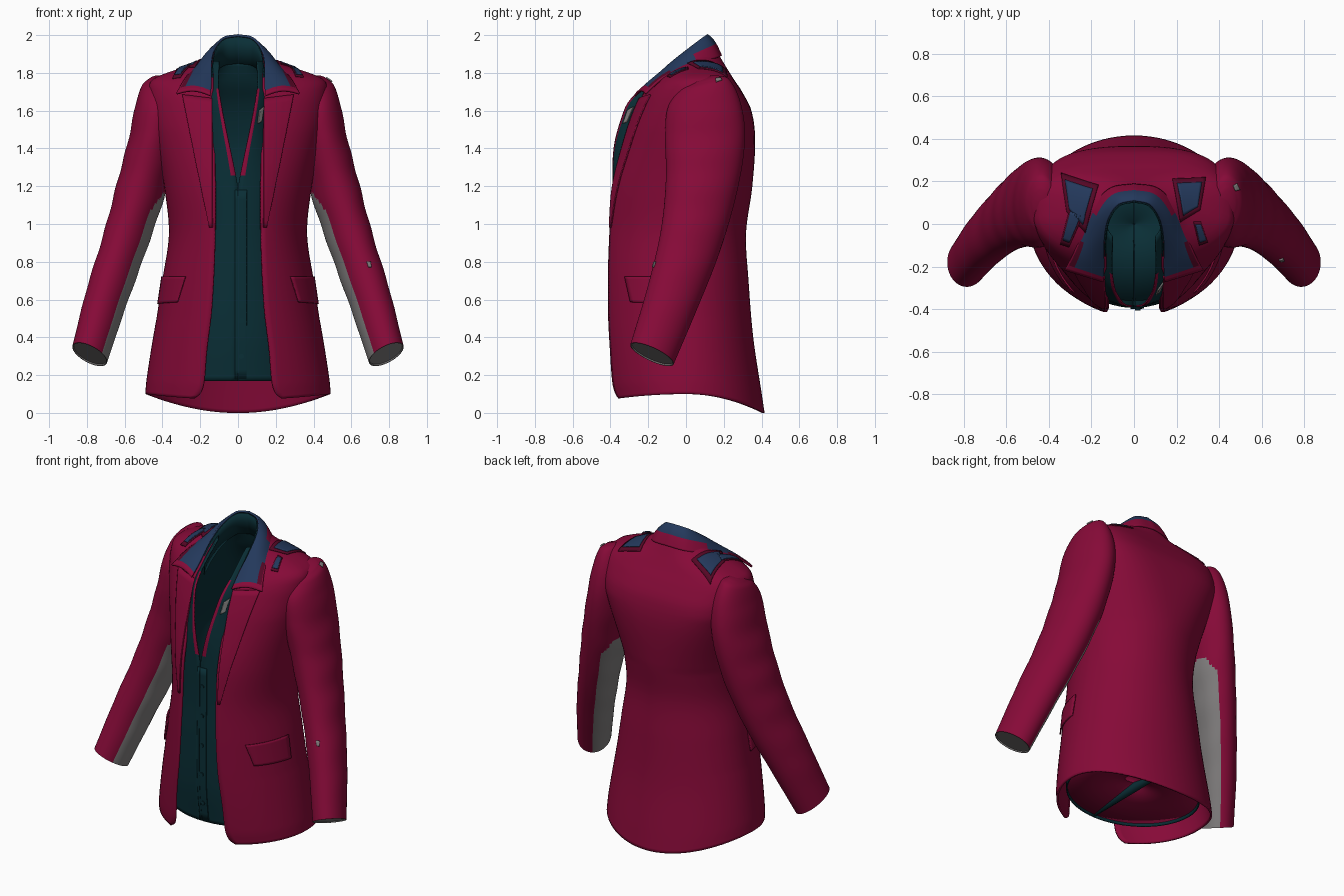
import bpy, bmesh, math
from mathutils import Vector
from mathutils.bvhtree import BVHTree

cube = bpy.data.objects.get("Cube")
if cube:
    bpy.data.objects.remove(cube)


def material(name, r, g, b):
    m = bpy.data.materials.new(name)
    m.use_nodes = True
    m.diffuse_color = (r, g, b, 1)
    node = m.node_tree.nodes["Principled BSDF"]
    node.inputs["Base Color"].default_value = (r, g, b, 1)
    node.inputs["Roughness"].default_value = 0.8
    return m


CRIMSON = material("crimson cloth", 0.24, 0.003, 0.039)
MAROON = material("dark maroon trim", 0.09, 0.002, 0.018)
TEAL = material("dark teal shirt", 0.003, 0.028, 0.037)
NAVY = material("navy collar", 0.017, 0.04, 0.105)
GREY = material("grey lining", 0.22, 0.21, 0.21)


def sample(table, k):
    """Smooth interpolation of rows (key, values...)."""
    k = min(max(k, table[0][0]), table[-1][0])
    i = 0
    while i < len(table) - 2 and k > table[i + 1][0]:
        i += 1
    a, b = table[i], table[i + 1]
    p, n = table[max(i - 1, 0)], table[min(i + 2, len(table) - 1)]
    h = b[0] - a[0]
    u = (k - a[0]) / h
    out = []
    for j in range(1, len(a)):
        ma = (b[j] - p[j]) / (b[0] - p[0]) * h
        mb = (n[j] - a[j]) / (n[0] - a[0]) * h
        out.append((2*u**3 - 3*u*u + 1) * a[j] + (u**3 - 2*u*u + u) * ma
                   + (3*u*u - 2*u**3) * b[j] + (u**3 - u*u) * mb)
    return out


def ramp(v):
    return min(max(v, 0), 1)


def loft(name, rows, mats, rule=None, wrap=False, thick=0.0, cap=False):
    """Skin a grid of points; rule(row, column, centre) picks the material."""
    bm = bmesh.new()
    grid = [[bm.verts.new(p) for p in row] for row in rows]
    cols = len(rows[0])
    for i in range(len(rows) - 1):
        for j in range(cols if wrap else cols - 1):
            k = (j + 1) % cols
            f = bm.faces.new((grid[i][j], grid[i][k], grid[i+1][k], grid[i+1][j]))
            if rule:
                f.material_index = rule(i, j, f.calc_center_median())
    if cap:
        bm.faces.new(grid[0])
        bm.faces.new(grid[-1]).material_index = len(mats) - 1
    bmesh.ops.recalc_face_normals(bm, faces=bm.faces)
    mesh = bpy.data.meshes.new(name)
    bm.to_mesh(mesh)
    bm.free()
    obj = bpy.data.objects.new(name, mesh)
    bpy.context.collection.objects.link(obj)
    for m in mats:
        mesh.materials.append(m)
    bpy.ops.object.select_all(action='DESELECT')
    obj.select_set(True)
    bpy.context.view_layer.objects.active = obj
    bpy.ops.object.shade_smooth_by_angle(angle=math.radians(50))
    if thick:
        mod = obj.modifiers.new("thickness", 'SOLIDIFY')
        mod.thickness = thick
        mod.offset = 0
    return obj


def shell(profile, gaps, hem, count, cols):
    """Rings open at the front: profile rows are (z, half width, front y, back y)."""
    rows = []
    lo, hi = profile[0][0], profile[-1][0]
    for i in range(count + 1):
        r = lo + (hi - lo) * i / count
        w, yf, yb = sample(profile, r)
        start = math.asin(min(sample(gaps, r)[0] / w, 0.98))
        mid = (yf + yb) / 2 * ramp((r - 1.5) / 0.2)
        # the upper back is squarer than the rest
        power = 1 - 0.42 * ramp((r - 1.15) / 0.4) * ramp((1.88 - r) / 0.1)
        row = []
        for j in range(cols + 1):
            t = start + (2 * math.pi - 2 * start) * j / cols
            s, c = math.sin(t), math.cos(t)
            x, y = s, mid + c * (yf - mid)
            if c < 0:
                x = math.copysign(abs(s) ** power, s)
                y = mid + abs(c) ** power * (yb - mid)
            row.append((w * x, y, r + hem(c) * max(0, 1 - (r - lo) / 0.5)))
        rows.append(row)
    return rows


def surface(obj):
    m = obj.data
    return BVHTree.FromPolygons([v.co for v in m.vertices], [p.vertices for p in m.polygons])


FRONT, DOWN = Vector((0, 1, 0)), Vector((0, 0, -1))


def drape(name, quad, tree, mat, ray, lift, n=10):
    """Thin plate laid over a surface, projected along a ray."""
    a, b, c, d = [Vector(q) for q in quad]
    rows = []
    for i in range(n + 1):
        row = []
        for j in range(n + 1):
            p = a.lerp(b, j / n).lerp(d.lerp(c, j / n), i / n)
            hit, normal, _, _ = tree.ray_cast(p - ray * 3, ray)
            if hit is None:
                hit, normal, _, _ = tree.find_nearest(p)
            row.append(hit + normal * (lift if normal.dot(ray) < 0 else -lift))
        rows.append(row)
    return loft(name, rows, [mat], thick=0.008)


def on_front(points, side=1):
    return [(side * x, -.25, z) for x, z in points]


def on_top(points, side=1):
    return [(side * x, y, 1.82) for x, y in points]


# Jacket body, longer at the back and open along the front
jacket_profile = [(0, .485, -.4, .41), (.1, .478, -.415, .395), (.4, .44, -.43, .35),
                  (.7, .395, -.432, .325), (.95, .36, -.425, .312), (1.2, .385, -.402, .345),
                  (1.45, .43, -.33, .36), (1.6, .455, -.275, .34), (1.7, .465, -.225, .29),
                  (1.76, .45, -.17, .25), (1.8, .36, -.125, .225), (1.84, .235, -.08, .2),
                  (1.9, .15, -.05, .165)]
jacket_gap = [(0, .23), (.03, .2), (.1, .18), (.3, .165), (.6, .135), (1, .12), (1.6, .125), (1.9, .135)]
jacket = loft("jacket_body",
              shell(jacket_profile, jacket_gap,
                    lambda c: .1 - .03 * c * c if c > 0 else .1 * (1 - c * c), 100, 72),
              [CRIMSON], thick=0.012)
body = surface(jacket)

# Shirt with a V neck, edged with a narrow band
shirt_profile = [(.17, .42, -.36, .33), (.4, .4, -.385, .3), (.7, .36, -.39, .28),
                 (.95, .325, -.385, .265), (1.2, .32, -.385, .3), (1.4, .25, -.385, .31),
                 (1.55, .21, -.365, .28), (1.65, .195, -.335, .24), (1.75, .17, -.24, .18),
                 (1.86, .135, -.1, .14)]
shirt_gap = [(.17, .002), (1.2, .002), (1.25, .01), (1.7, .1), (1.86, .1)]
shirt_rows = shell(shirt_profile, shirt_gap, lambda c: 0, 70, 72)
shirt = loft("shirt", shirt_rows, [TEAL, CRIMSON],
             lambda i, j, c: int(j in (0, 71) and 1.25 < c.z < 1.72), thick=0.008)
chest = surface(shirt)
drape("shirt_placket", on_front([(-.015, .18), (.045, .18), (.045, 1.18), (-.015, 1.18)]),
      chest, TEAL, FRONT, .006, n=20)
drape("lining_glimpse", on_front([(.1, 1.53), (.118, 1.54), (.13, 1.62), (.108, 1.6)]),
      chest, GREY, FRONT, .008)

# Inner floor closing the shirt above and the lining below
for name, mat, rise in (("shirt_floor", TEAL, .04), ("jacket_lining_floor", CRIMSON, .02)):
    rim = [Vector(p) + Vector((0, 0, rise)) for p in shirt_rows[0]]
    hub = Vector((0, 0, rim[0].z + .06))
    loft(name, [[hub.lerp(p, k) for p in rim] for k in (.01, .5, 1)], [mat], wrap=True, thick=.006)

# Shirt buttons
for k in range(5):
    hit = chest.ray_cast(Vector((.018, -2, 0.3 + k * 0.19)), FRONT)[0]
    bpy.ops.mesh.primitive_cylinder_add(vertices=16, radius=.013, depth=.008,
                                        location=hit - FRONT * .012,
                                        rotation=(math.pi / 2, 0, 0))
    bpy.context.object.name = "shirt_button"
    bpy.context.object.data.materials.append(TEAL)

# Collar: fold line and outer edge from the centre back to the front tip
fold = [(0, 0, .11, 2.0), (.2, .075, .09, 1.985), (.4, .122, .02, 1.93),
        (.6, .14, -.08, 1.85), (.8, .14, -.19, 1.75), (1, .145, -.27, 1.68)]
edge = [(0, 0, .185, 1.89), (.2, .11, .165, 1.88), (.4, .19, .08, 1.855),
        (.6, .235, -.03, 1.815), (.8, .28, -.13, 1.765), (1, .325, -.215, 1.69)]
collar, stand = [], []
for i in range(-32, 33):
    a, b = Vector(sample(fold, abs(i) / 32)), Vector(sample(edge, abs(i) / 32))
    if i < 0:
        a.x, b.x = -a.x, -b.x
    collar.append([a.lerp(b, j / 20) + Vector((0, 0, .02 * math.sin(math.pi * j / 20)))
                   for j in range(21)])
    if abs(i) < 24:
        stand.append([(a.x * .96, a.y - .006, a.z - .008), (a.x * 1.02, a.y + .005, a.z - .07),
                      (a.x * 1.1, a.y + .02, a.z - .15)])


def collar_colour(i, j, c):
    """Navy fall, crimson edge that is wider at the back, maroon outer corners."""
    along = abs(i - 31.5)
    if along > 30 or j > 18 or (along < 14 and j > 11):
        return 2
    return int(along > 22 and j > 15)


loft("collar", collar, [NAVY, MAROON, CRIMSON], collar_colour, thick=0.012)
loft("collar_stand", stand, [TEAL], thick=0.006)

# Sleeve rings: key, centre, half width, half depth, tilt
sleeve = [(0, .44, .1, 1.77, .035, .06, -.25), (.04, .437, .1, 1.742, .075, .13, -.2),
          (.13, .432, .1, 1.62, .113, .195, 0), (.25, .452, .1, 1.45, .125, .212, .1),
          (.42, .51, .08, 1.2, .13, .192, .25), (.62, .6, .02, .9, .12, .165, .35),
          (.81, .7, -.075, .6, .112, .142, .38), (1, .785, -.18, .31, .1, .125, .4)]
SIDES = 64
RINGS = 110


def sleeve_ring(s, side, shrink=1.0, rise=0.0):
    x, y, z, rx, ry, tilt = sample(sleeve, s)
    ring = []
    for j in range(SIDES):
        t = 2 * math.pi * j / SIDES
        crease = 1 + .018 * math.sin(s * 45 + 1.5 * math.sin(t)) * math.sin(math.pi * s)
        u, v = rx * math.cos(t) * shrink * crease, ry * math.sin(t) * shrink
        ring.append((side * (x + u * math.cos(tilt) - rise * .3), y + v * math.cos(tilt) + rise * .3,
                     z + (u - v) * math.sin(tilt) + rise))
    return ring


def sleeve_colour(i, j, c):
    """Grey inside the cuff and along a round-topped strip under the arm."""
    inner = math.cos(2 * math.pi * (j + .5) / SIDES + .1)
    return int(i >= RINGS or (c.z < 1.17 and inner < -.61 - 3 * max(0, c.z - 1.06)))


# Shoulder patches differ from side to side
patches = {1: [[(.2, .185), (.315, .19), (.295, .08), (.225, .04)],
               [(.285, 0), (.31, 0), (.335, -.07), (.305, -.08)]],
           -1: [[(.19, .16), (.32, .2), (.3, .07), (.235, .0)],
                [(.245, .04), (.295, .06), (.33, -.07), (.3, -.08)]]}

for side, word in ((1, "left"), (-1, "right")):
    rings = [sleeve_ring(k / RINGS, side) for k in range(RINGS + 1)]
    rings += [sleeve_ring(1, side, .95), sleeve_ring(1, side, .93, .006)]
    arm = loft(word + "_sleeve", rings, [CRIMSON, GREY], sleeve_colour, wrap=True, cap=True)

    # Lapel and pocket flap
    drape(word + "_lapel", on_front([(.135, 1.66), (.29, 1.68), (.145, .98), (.13, .98)], side),
          body, CRIMSON, FRONT, .012, n=20)
    flap = [(.27, -.315, .72), (.395, -.06, .72), (.412, -.06, .575), (.31, -.285, .585)]
    drape(word + "_pocket_flap", [(side * x, y, z) for x, y, z in flap], body, CRIMSON,
          Vector((-.8 * side, .6, 0)), .014)

    # Dark borders lie under the navy patches
    for quad in patches[side]:
        mid = sum((Vector(q) for q in quad), Vector((0, 0))) / 4
        border = [mid + (Vector(q) - mid) * 1.35 for q in quad]
        drape(word + "_patch_border", on_top(border, side), body, MAROON, DOWN, .008)
        drape(word + "_shoulder_patch", on_top(quad, side), body, NAVY, DOWN, .013)

# Worn spots on the left sleeve
worn = surface(arm) if word == "left" else surface(bpy.data.objects["left_sleeve"])
drape("shoulder_worn_spot", on_top([(.465, .18), (.48, .19), (.495, .16), (.475, .155)]),
      worn, GREY, DOWN, .003, n=4)
drape("elbow_worn_spot", on_front([(.68, .8), (.7, .8), (.705, .77), (.69, .77)]),
      worn, GREY, FRONT, .003, n=4)
